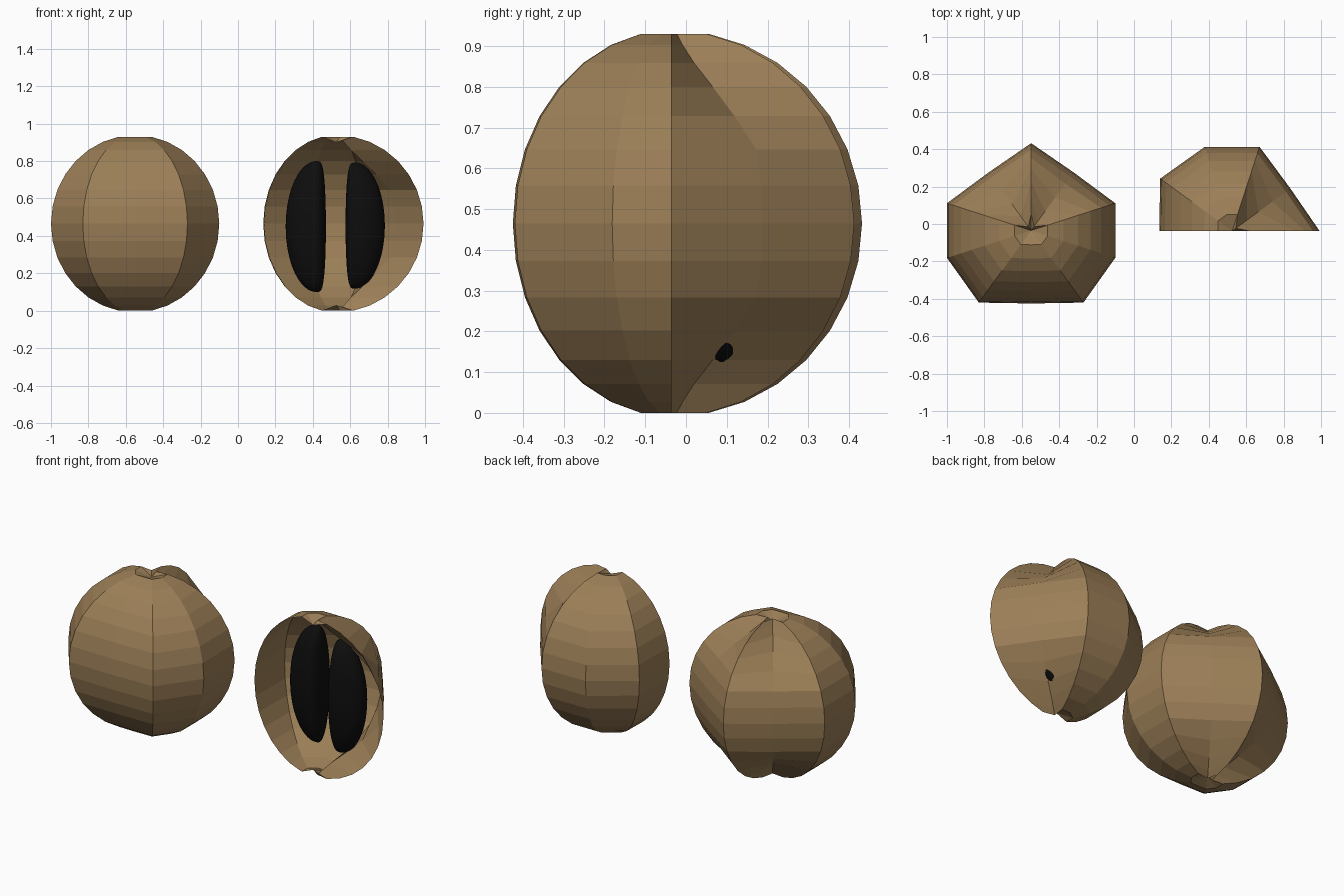
import bpy, bmesh
from math import sin, cos, pi, radians

if "Cube" in bpy.data.objects:
    bpy.data.objects.remove(bpy.data.objects["Cube"])

def material(name, color):
    m = bpy.data.materials.new(name)
    m.diffuse_color = (*color, 1)
    m.use_nodes = True
    m.node_tree.nodes["Principled BSDF"].inputs["Base Color"].default_value = m.diffuse_color
    return m

skin = material("brown_skin", (0.33, 0.21, 0.095))
black = material("black_seed", (0.004, 0.004, 0.004))

# Lobe radius every 36 degrees, starting at 18 degrees
LOBES = [.473, .385, .467, .385, .473, .473, .476, .39, .476, .473]
# Pinch of the two rear grooves on the rings nearing each pole
PINCH = {3: {3: .83, 4: .64, 5: .45, 6: .33, 7: .33},
         1: {3: .97, 4: .80, 5: .60, 6: .42, 7: .35}}
MID, HALF = 0.465, 0.474

def finish(name, bm, mat, smooth=False):
    me = bpy.data.meshes.new(name)
    bm.to_mesh(me)
    bm.free()
    for p in me.polygons:
        p.use_smooth = smooth
    me.materials.append(mat)
    ob = bpy.data.objects.new(name, me)
    bpy.context.collection.objects.link(ob)
    return ob

def fruit(name, cx, cy, turn=0, half=False):
    """Lobed shell with dimpled poles; half keeps only the rear five wedges."""
    bm = bmesh.new()
    cols = [7, 6, 5, 4, 3, 2] if half else list(range(10))
    cols = cols[::-1] if half else cols
    rings = []
    for k in range(-7, 8):
        t = k * pi / 16
        ring = []
        for j in cols:
            r = LOBES[j] * cos(t) * PINCH.get(j, {}).get(abs(k), 1)
            a = radians(18 + 36 * j + turn)
            ring.append(bm.verts.new((cx + r * cos(a), cy + r * sin(a), MID + HALF * sin(t))))
        rings.append(ring)
    low = bm.verts.new((cx, cy, 0.03))
    top = bm.verts.new((cx, cy, 0.90))
    n = len(cols)
    for i in range(n - 1 if half else n):
        j = (i + 1) % n
        for a, b in zip(rings, rings[1:]):
            bm.faces.new((a[i], a[j], b[j], b[i]))
        bm.faces.new((low, rings[0][j], rings[0][i]))
        bm.faces.new((top, rings[-1][i], rings[-1][j]))
    return finish(name, bm, skin)

def seed(name, x, y, z, inner, outer, depth, height, side):
    """D-shaped seed: straight edge toward the core, rounded edge outward."""
    bm = bmesh.new()
    bmesh.ops.create_uvsphere(bm, u_segments=40, v_segments=32, radius=1)
    for v in bm.verts:
        sx, sy, sz = v.co
        if sx < 0:
            flat = (1 - sz ** 2) ** 0.5 if abs(sz) < 1 else 0
            w = -inner * (-sx / flat if flat > 1e-5 else 0) * flat ** 0.5
        else:
            w = outer * sx
        v.co = (x + side * w, y + depth * sy, z + height * sz)
    bmesh.ops.recalc_face_normals(bm, faces=bm.faces)
    return finish(name, bm, black, True)

# Whole fruit, and the halved fruit turned so its cut faces the front
fruit("whole_fruit", -0.55, -0.035)
fruit("half_fruit_shell", 0.525, -0.037, -90, True)

# Seeds inside the half
seed("left_seed", 0.42, 0.15, 0.45, 0.05, 0.165, 0.10, 0.35, -1)
seed("right_seed", 0.625, 0.085, 0.455, 0.05, 0.16, 0.10, 0.337, 1)
